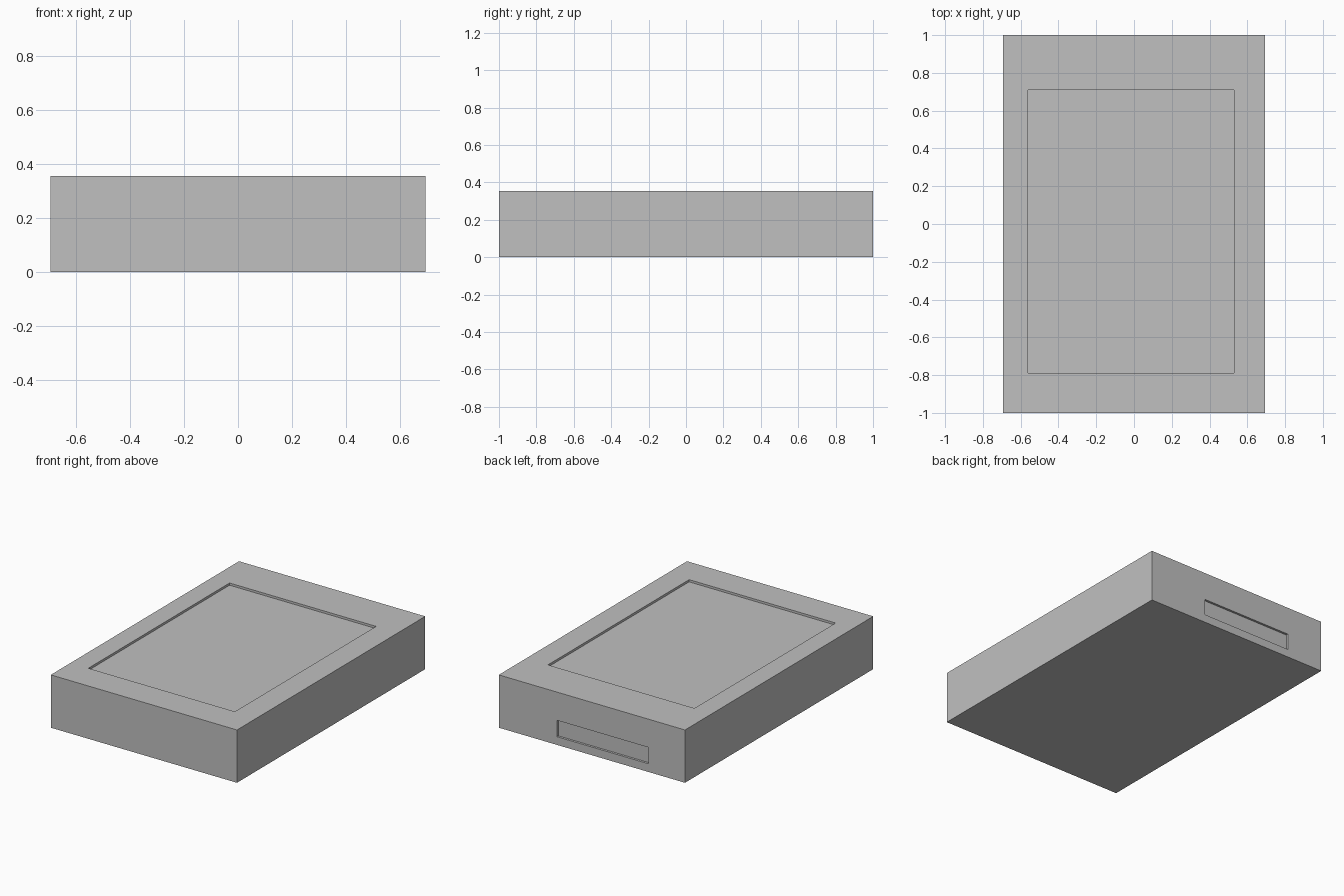
import bpy

default_cube = bpy.data.objects.get("Cube")
if default_cube:
    bpy.data.objects.remove(default_cube, do_unlink=True)

WIDTH, LENGTH, HEIGHT = 1.385, 2.0, 0.355
DEPTH = 0.015      # depth of both recesses
OVER = 0.05        # how far cutters stick out past the surface

grey = bpy.data.materials.new("plain_grey")
grey.use_nodes = True
colour = (0.53, 0.53, 0.53, 1)
grey.diffuse_color = colour
grey.node_tree.nodes["Principled BSDF"].inputs["Base Color"].default_value = colour


def box(name, low, high):
    """Axis-aligned box between two opposite corners."""
    centre = [(a + b) / 2 for a, b in zip(low, high)]
    bpy.ops.mesh.primitive_cube_add(size=1, location=centre)
    obj = bpy.context.object
    obj.name = name
    obj.scale = [b - a for a, b in zip(low, high)]
    bpy.ops.object.transform_apply(location=True, rotation=False, scale=True)
    obj.data.materials.append(grey)
    return obj


def carve(target, cutter):
    """Cut one box out of another, then discard the cutter."""
    cutter.hide_render = True
    cut = target.modifiers.new("recess", 'BOOLEAN')
    cut.operation = 'DIFFERENCE'
    cut.solver = 'EXACT'
    cut.object = cutter
    bpy.context.view_layer.objects.active = target
    bpy.ops.object.modifier_apply(modifier=cut.name)
    bpy.data.objects.remove(cutter, do_unlink=True)


# Solid slab body
body = box("slab_body", (-WIDTH / 2, -LENGTH / 2, 0), (WIDTH / 2, LENGTH / 2, HEIGHT))

# Shallow panel recess in the top
carve(body, box("panel_cutter", (-0.56, -0.79, HEIGHT - DEPTH), (0.53, 0.71, HEIGHT + OVER)))

# Shallow slot in the back
carve(body, box("slot_cutter", (-0.42, LENGTH / 2 - DEPTH, 0.055), (0.26, LENGTH / 2 + OVER, 0.165)))
